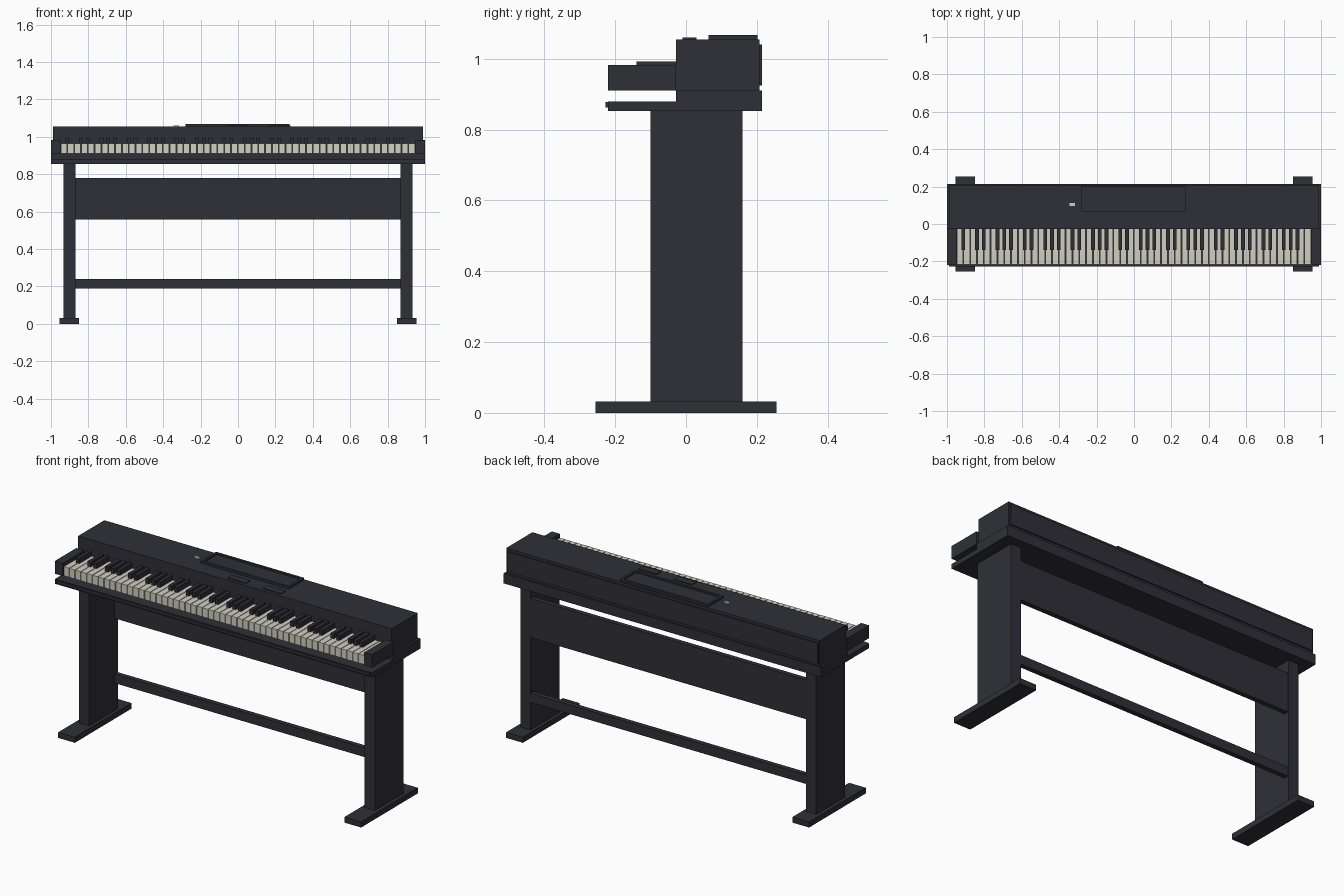
import bpy
import bmesh

old = bpy.data.objects.get("Cube")
if old:
    bpy.data.objects.remove(old, do_unlink=True)


def material(name, rgb):
    m = bpy.data.materials.new(name)
    m.use_nodes = True
    color = (*rgb, 1)
    m.diffuse_color = color
    bsdf = next(n for n in m.node_tree.nodes if n.type == 'BSDF_PRINCIPLED')
    bsdf.inputs["Base Color"].default_value = color
    return m


charcoal = material("charcoal", (0.028, 0.028, 0.039))
ivory = material("ivory", (0.64, 0.63, 0.54))


def boxes(name, spans, mat=charcoal):
    """One object made of boxes, each given as x, y and z ranges."""
    bm = bmesh.new()
    for xs, ys, zs in spans:
        cube = bmesh.ops.create_cube(bm, size=1)["verts"]
        for v in cube:
            v.co = [a + (b - a) * (c + 0.5) for c, (a, b) in zip(v.co, (xs, ys, zs))]
    mesh = bpy.data.meshes.new(name)
    bm.to_mesh(mesh)
    bm.free()
    mesh.materials.append(mat)
    obj = bpy.data.objects.new(name, mesh)
    bpy.context.collection.objects.link(obj)
    return obj


def sides(x0, x1):
    return {"right": (-x1, -x0), "left": (x0, x1)}


# Stand: feet, legs, rear panel and foot rail
for side, xs in sides(0.85, 0.955).items():
    boxes(side + "_foot", [(xs, (-0.255, 0.255), (0, 0.032))])
for side, xs in sides(0.869, 0.933).items():
    boxes(side + "_leg", [(xs, (-0.1, 0.16), (0.032, 0.853))])
inner = (-0.869, 0.869)
boxes("modesty_panel", [(inner, (0.13, 0.158), (0.557, 0.78))])
boxes("foot_rail", [(inner, (0.13, 0.158), (0.188, 0.24))])

# Case: lower tray, front lip, rear block, upper case and back plate
full = (-1, 1)
upper = (-0.988, 0.988)
boxes("lower_tray", [(full, (-0.22, -0.028), (0.853, 0.88))])
boxes("tray_lip", [(upper, (-0.228, -0.22), (0.862, 0.878))])
boxes("rear_block", [(full, (-0.028, 0.214), (0.853, 0.91))])
boxes("upper_case", [(upper, (-0.028, 0.207), (0.91, 1.055))])
boxes("back_plate", [((-0.98, 0.98), (0.207, 0.214), (0.925, 1.04))])
for side, xs in sides(0.95, 1.0).items():
    boxes(side + "_cheek_block", [(xs, (-0.22, -0.028), (0.91, 0.983))])

# Keyboard: 52 white keys, with black keys on the joints of each octave
start, end, count = -0.949, 0.947, 52
pitch = (end - start) / count
gap = 0.002
white = [((start + i * pitch + gap, start + (i + 1) * pitch - gap),
          (-0.216, -0.028), (0.911, 0.963)) for i in range(count)]
boxes("white_keys", white, ivory)
joints = [start + k * pitch for k in range(1, count - 1) if k % 7 in (0, 1, 3, 4, 6)]
boxes("black_keys", [((x - 0.01, x + 0.01), (-0.14, -0.028), (0.963, 0.992))
                     for x in joints])

# Music rest: thin plate with a raised rim
x0, x1, y0, y1, rim = -0.28, 0.276, 0.063, 0.202, 0.014
high = (1.055, 1.067)
boxes("music_rest_plate", [((x0 + rim, x1 - rim), (y0 + rim, y1 - rim), (1.055, 1.059))])
boxes("music_rest_rim", [
    ((x0, x0 + rim), (y0, y1), high),
    ((x1 - rim, x1), (y0, y1), high),
    ((x0 + rim, x1 - rim), (y0, y0 + rim), high),
    ((x0 + rim, x1 - rim), (y1 - rim, y1), high),
])

# Control plates and power button on the top
boxes("control_plates", [((a, a + 0.115), (-0.01, 0.03), (1.055, 1.06))
                         for a in (-0.058, 0.165)])
boxes("power_button", [((-0.345, -0.316), (0.095, 0.112), (1.055, 1.061))], ivory)
